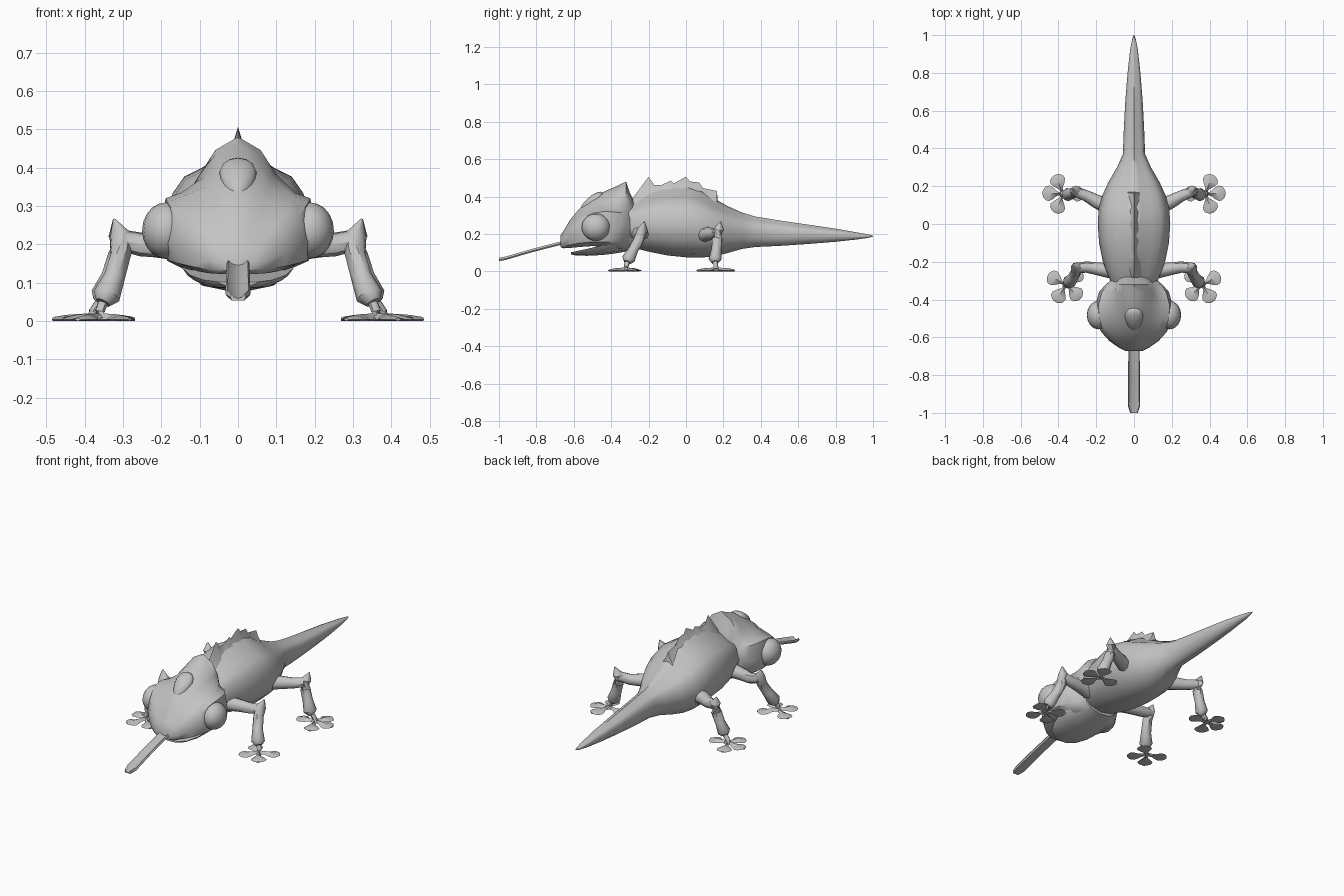
import bpy, bmesh, math
from mathutils import Vector, Matrix

if "Cube" in bpy.data.objects:
    bpy.data.objects.remove(bpy.data.objects["Cube"])

grey = bpy.data.materials.new("grey_skin")
grey.diffuse_color = (0.55, 0.55, 0.55, 1)
grey.use_nodes = True
grey.node_tree.nodes["Principled BSDF"].inputs["Base Color"].default_value = grey.diffuse_color


def finish(name, bm, angle=40, mirror=False):
    """Turn a bmesh into a named, shaded object."""
    bmesh.ops.recalc_face_normals(bm, faces=bm.faces)
    me = bpy.data.meshes.new(name)
    bm.to_mesh(me)
    bm.free()
    me.materials.append(grey)
    ob = bpy.data.objects.new(name, me)
    bpy.context.collection.objects.link(ob)
    bpy.ops.object.select_all(action='DESELECT')
    ob.select_set(True)
    bpy.context.view_layer.objects.active = ob
    bpy.ops.object.shade_smooth_by_angle(angle=math.radians(angle))
    if mirror:
        ob.modifiers.new("mirror", 'MIRROR').use_mirror_merge = False
    return ob


def loft(bm, rings):
    """Skin closed rings of equal length and cap both ends."""
    rows = [[bm.verts.new(p) for p in r] for r in rings]
    n = len(rows[0])
    for a, b in zip(rows, rows[1:]):
        for i in range(n):
            j = (i + 1) % n
            bm.faces.new((a[i], a[j], b[j], b[i]))
    bm.faces.new(rows[0])
    bm.faces.new(rows[-1][::-1])


def both_sides(half, y):
    """Half section, bottom centre to top centre, made into a full ring."""
    full = half + [(-x, z) for x, z in half[-2:0:-1]]
    return [(x, y, z) for x, z in full]


def tube(bm, path, n=8):
    """Round tube through (x, y, z, radius) points."""
    pts = [Vector(p[:3]) for p in path]
    rings = []
    for i, p in enumerate(pts):
        d = pts[min(i + 1, len(pts) - 1)] - pts[max(i - 1, 0)]
        q = d.to_track_quat('Z', 'Y')
        r = path[i][3]
        rings.append([p + q @ Vector((r * math.cos(t), r * math.sin(t), 0))
                      for t in (2 * math.pi * k / n for k in range(n))])
    loft(bm, rings)


# Body and tail: y, bottom, top, half width, height of widest point
SECTION = [(0, -1), (.5, -.88), (.85, -.5), (1, 0), (.89, .42), (.73, .62), (.5, .72), (.2, .9), (0, 1)]
body = [(-.36, .15, .34, .10, .24), (-.28, .125, .385, .135, .24), (-.2, .105, .43, .165, .24),
        (-.1, .085, .45, .185, .24), (0, .075, .46, .192, .24), (.08, .073, .435, .187, .235),
        (.15, .08, .39, .168, .23), (.22, .097, .35, .136, .225), (.3, .12, .314, .09, .22),
        (.37, .13, .293, .059, .215), (.5, .136, .272, .054, .205), (.65, .146, .25, .046, .2),
        (.8, .158, .228, .034, .195), (.92, .171, .207, .021, .19), (.98, .18, .196, .009, .188),
        (1, .186, .189, .002, .1875)]
bm = bmesh.new()
loft(bm, [both_sides([(w * u, m + v * ((t - m) if v > 0 else (m - b))) for u, v in SECTION], y)
          for y, b, t, w, m in body])
finish("body_and_tail", bm, 50)

# Jagged back crest: y, ridge height, base height
crest = [(-.29, .385, .35), (-.2, .505, .385), (-.17, .462, .39), (-.13, .462, .4), (-.08, .485, .405),
         (-.065, .47, .405), (0, .506, .405), (.02, .48, .4), (.07, .475, .385), (.09, .445, .38),
         (.165, .43, .345), (.17, .375, .345), (.23, .345, .32)]
bm = bmesh.new()
loft(bm, [[(-.045, y, b), (.045, y, b), (.011, y, b + .65 * (t - b)), (0, y, t),
           (-.011, y, b + .65 * (t - b))] for y, t, b in crest])
finish("back_crest", bm, 45)

# Head: y, bottom, cheek height, brow height, top, half width, crown half width
head = [(-.672, .13, .15, .175, .19, .045, .025), (-.655, .123, .16, .2, .215, .08, .035),
        (-.62, .125, .18, .245, .275, .13, .05), (-.57, .13, .2, .29, .335, .175, .065),
        (-.5, .135, .21, .325, .39, .2, .08), (-.43, .13, .22, .335, .43, .205, .09),
        (-.36, .12, .23, .33, .46, .185, .098), (-.32, .125, .24, .325, .48, .15, .095),
        (-.3, .14, .24, .3, .42, .125, .085), (-.27, .17, .24, .28, .36, .1, .06)]
bm = bmesh.new()
rings = []
for y, b, m, br, t, w, c in head:
    half = [(0, b), (.6 * w, b), (.9 * w, b + .3 * (m - b)), (w, m), (.92 * w, br - .015),
            (max(c, .72 * w), br), (c, br + .42 * (t - br)), (.62 * c, br + .78 * (t - br)), (0, t)]
    rings.append(both_sides(half, y))
loft(bm, rings)
finish("head", bm, 45)

# Lower jaw, slightly open at the front: y, bottom, top, half width
jaw = [(-.615, .09, .102, .05), (-.59, .085, .107, .09), (-.53, .083, .12, .125),
       (-.45, .087, .138, .145), (-.38, .095, .16, .15), (-.28, .113, .18, .11)]
bm = bmesh.new()
loft(bm, [both_sides([(0, b), (.6 * w, b + .15 * (t - b)), (.9 * w, b + .6 * (t - b)),
                      (w, t), (0, t)], y) for y, b, t, w in jaw])
finish("lower_jaw", bm, 40)

# Long tongue with raised edges
bm = bmesh.new()
rings = []
for y, z, w in [(-.5, .17, .03), (-.65, .146, .03), (-.82, .103, .031), (-.96, .062, .033), (-1, .054, .02)]:
    rings.append(both_sides([(0, z), (.8 * w, z), (w, z + .008), (.85 * w, z + .018),
                             (.45 * w, z + .008), (0, z + .005)], y))
loft(bm, rings)
finish("tongue", bm, 30)


def ball(name, centre, size, tilt=0, taper=0, mirror=False):
    """Stretched sphere, optionally tilted about x and pinched at the front."""
    bm = bmesh.new()
    bmesh.ops.create_uvsphere(bm, u_segments=16, v_segments=10, radius=1)
    for v in bm.verts:
        v.co.x *= 1 + taper * v.co.y
        v.co = Vector(a * s for a, s in zip(v.co, size))
    bmesh.ops.transform(bm, verts=bm.verts,
                        matrix=Matrix.Translation(centre) @ Matrix.Rotation(tilt, 4, 'X'))
    finish(name, bm, 60, mirror)


# Bulging side eyes and the drop-shaped forehead knob
ball("eye", (.188, -.482, .236), (.062, .076, .073), mirror=True)
ball("forehead_knob", (0, -.505, .368), (.046, .08, .03), math.radians(42), .35)

# Legs: upper limb and shin paths (x, y, z, radius)
legs = {
    "front": ([(.11, -.25, .2, .042), (.19, -.238, .2, .034), (.25, -.228, .198, .03), (.305, -.232, .21, .027)],
              [(.323, -.222, .266, .003), (.308, -.23, .225, .028), (.305, -.25, .175, .028),
               (.322, -.282, .115, .028), (.343, -.308, .065, .036), (.352, -.315, .048, .02)],
              (.36, -.32), (27, -58, -136, 140)),
    "rear": ([(.13, .09, .195, .042), (.2, .12, .2, .036), (.25, .148, .2, .03), (.305, .17, .212, .027)],
             [(.323, .185, .266, .003), (.31, .176, .225, .028), (.31, .168, .175, .028),
              (.33, .162, .115, .028), (.35, .155, .065, .035), (.36, .157, .048, .02)],
             (.376, .16), (68, 2, -68, 180)),
}
# Toe paddle: distance from the ankle, half width, thickness
TOE = [(.005, .007, .016), (.03, .01, .014), (.05, .028, .013), (.072, .041, .011),
       (.09, .037, .008), (.102, .024, .006), (.108, .01, .004)]
for name, (upper, shin, (fx, fy), angles) in legs.items():
    bm = bmesh.new()
    tube(bm, upper)
    tube(bm, shin)
    tube(bm, [shin[-1][:3] + (.013,), (fx, fy, .025, .013), (fx, fy, .008, .02)])
    finish(name + "_leg", bm, 45, True)
    bm = bmesh.new()
    for a in angles:
        c, s = math.cos(math.radians(a)), math.sin(math.radians(a))
        loft(bm, [[(fx + c * d - s * o, fy + s * d + c * o, z)
                   for o, z in ((-w, .004), (0, 0), (w, .004), (0, h + .005))] for d, w, h in TOE])
    finish(name + "_toes", bm, 30, True)
